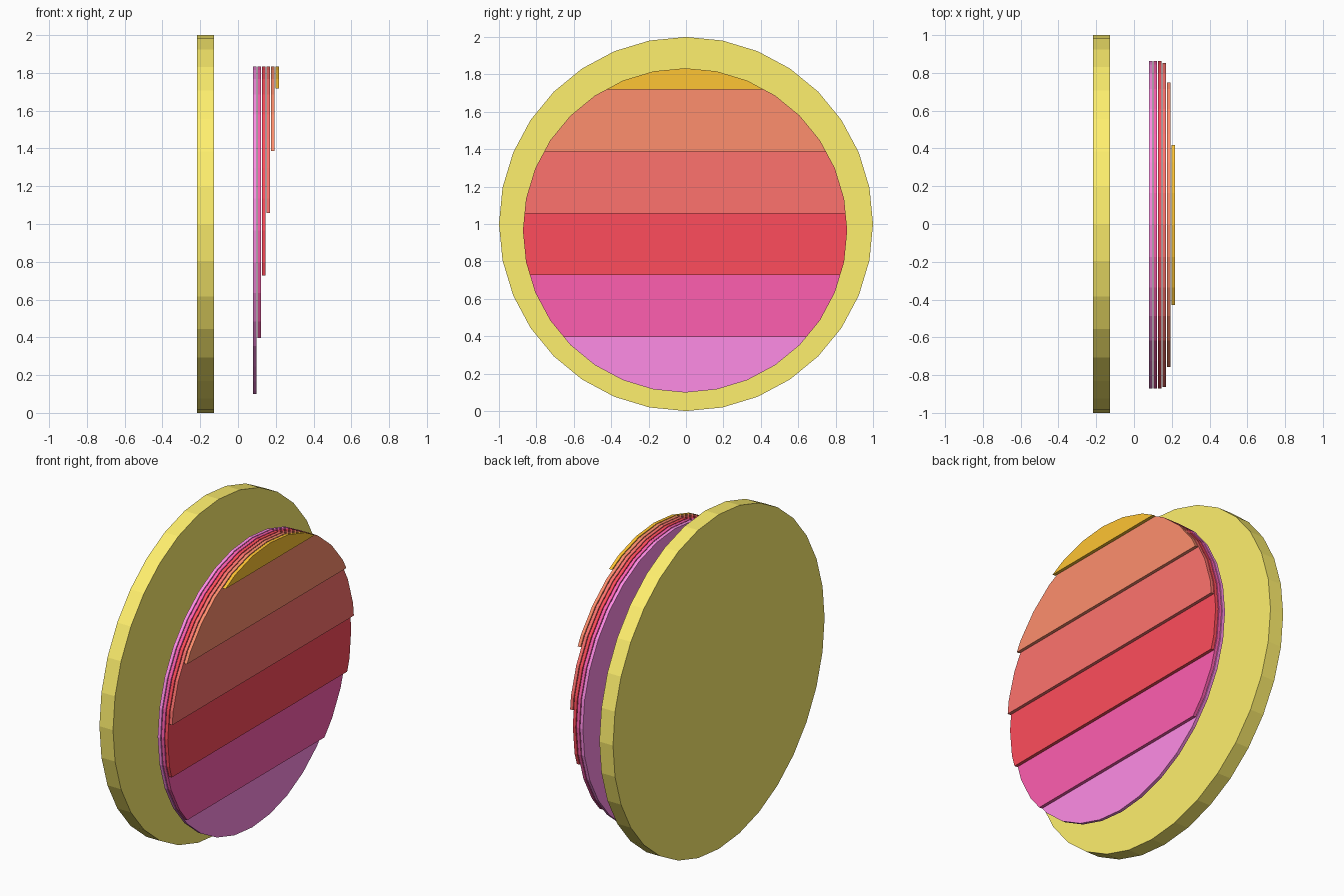
import bpy, bmesh
from math import pi
from mathutils import Matrix, Vector

if "Cube" in bpy.data.objects:
    bpy.data.objects.remove(bpy.data.objects["Cube"])

def material(name, rgb):
    m = bpy.data.materials.new(name)
    linear = [c / 12.92 if c <= 0.04045 else ((c + 0.055) / 1.055) ** 2.4 for c in rgb]
    m.diffuse_color = (*linear, 1)
    m.use_nodes = True
    m.node_tree.nodes["Principled BSDF"].inputs["Base Color"].default_value = m.diffuse_color
    return m

def disc(name, x0, x1, y, z, radius, rgb, cut_z=None):
    """32-sided disc facing +x, optionally cut flat below cut_z."""
    bm = bmesh.new()
    place = Matrix.Translation(((x0 + x1) / 2, y, z)) @ Matrix.Rotation(pi / 2, 4, 'Y')
    bmesh.ops.create_cone(bm, cap_ends=True, segments=32, radius1=radius,
                          radius2=radius, depth=x1 - x0, matrix=place)
    if cut_z is not None:
        cut = bmesh.ops.bisect_plane(bm, geom=bm.verts[:] + bm.edges[:] + bm.faces[:],
                                     plane_co=Vector((0, 0, cut_z)),
                                     plane_no=Vector((0, 0, 1)), clear_inner=True)
        edges = [e for e in bm.edges if e.is_boundary]
        bmesh.ops.holes_fill(bm, edges=edges, sides=0)
    bmesh.ops.recalc_face_normals(bm, faces=bm.faces[:])
    mesh = bpy.data.meshes.new(name)
    bm.to_mesh(mesh)
    bm.free()
    mesh.materials.append(material(name, rgb))
    ob = bpy.data.objects.new(name, mesh)
    bpy.context.collection.objects.link(ob)
    return ob

# Large backing disc
disc("backing_disc", -0.217, -0.127, 0, 1, 1, (1.0, 0.94, 0.43))

# Stacked stripe layers, each cut higher than the one behind it
layers = [
    ("lilac_layer", (1.0, 0.55, 0.90)),
    ("pink_layer", (1.0, 0.37, 0.69)),
    ("red_layer", (1.0, 0.30, 0.36)),
    ("coral_layer", (1.0, 0.45, 0.43)),
    ("orange_layer", (1.0, 0.56, 0.43)),
    ("gold_layer", (1.0, 0.77, 0.20)),
]
for i, (name, rgb) in enumerate(layers):
    x = 0.079 + i * 0.0238
    cut = None if i == 0 else 0.396 + (i - 1) * 0.3305
    disc(name, x, x + 0.019, -0.005, 0.966, 0.867, rgb, cut)
